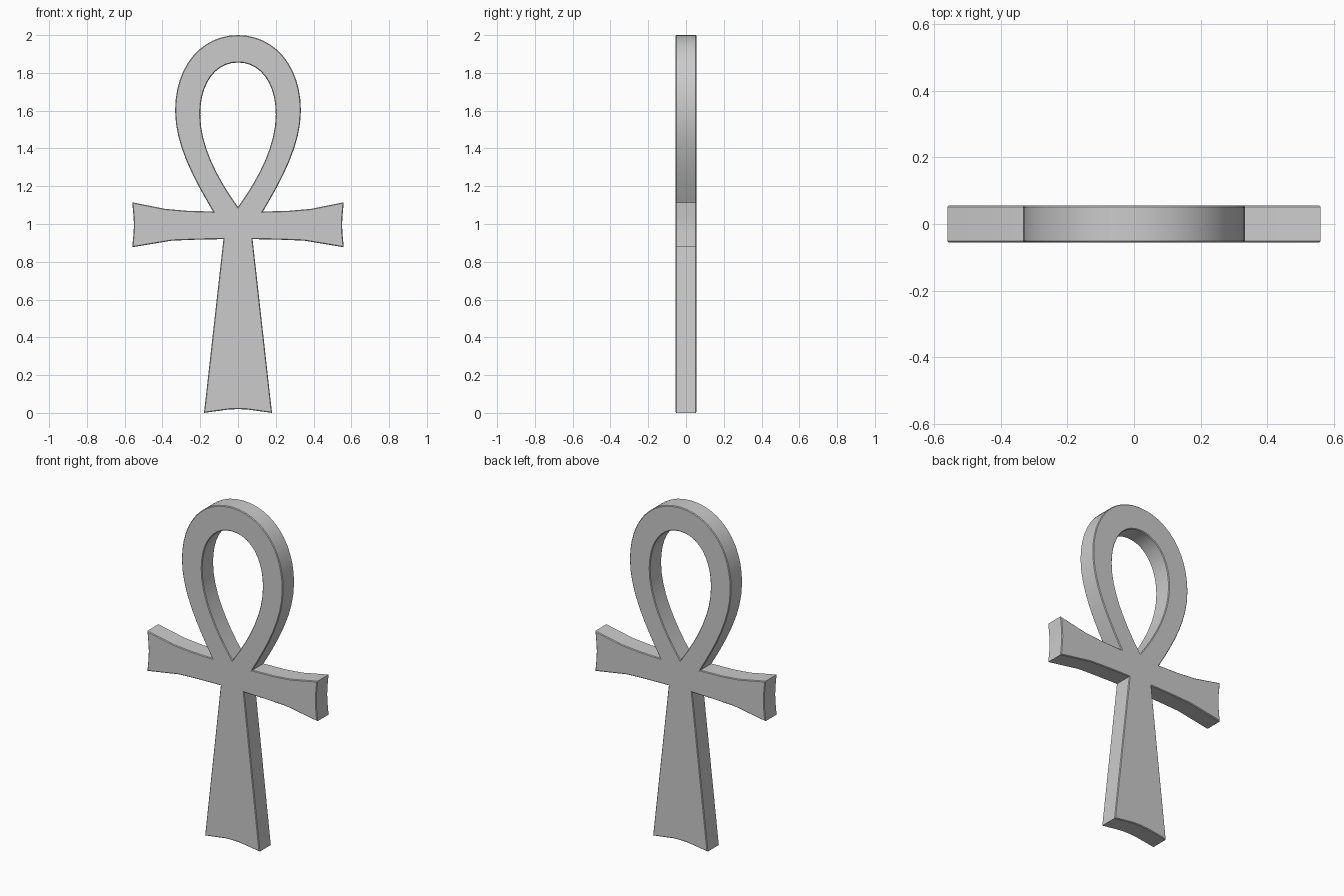
import bpy
from mathutils import Vector
from mathutils.geometry import interpolate_bezier

if "Cube" in bpy.data.objects:
    bpy.data.objects.remove(bpy.data.objects["Cube"])

HALF_DEPTH = 0.055
EDGE = 0.004


def arc(a, h1, h2, b, n):
    """Sampled bezier in the x-z plane."""
    pts = [Vector((p[0], p[1], 0)) for p in (a, h1, h2, b)]
    return [(p.x, p.y) for p in interpolate_bezier(*pts, n)]


def mirrored(half):
    """Close a right-hand half outline (first and last points on x = 0)."""
    return half + [(-x, z) for x, z in reversed(half[1:-1])]


# Outer outline: loop, flared arm with hollow end, flared stem with notched foot
outer = arc((0, 2.0), (0.19, 2.0), (0.333, 1.84), (0.333, 1.60), 13)
outer += arc((0.333, 1.60), (0.333, 1.42), (0.235, 1.24), (0.132, 1.066), 9)[1:]
outer += [(0.27, 1.07), (0.385, 1.08), (0.56, 1.115),
          (0.553, 1.04), (0.551, 0.995), (0.553, 0.95),
          (0.56, 0.877), (0.35, 0.912), (0.22, 0.917), (0.077, 0.92),
          (0.18, 0.0), (0.05, 0.018), (0.0, 0.02)]

# Teardrop opening
inner = arc((0, 1.855), (0.115, 1.855), (0.2, 1.75), (0.2, 1.58), 11)
inner += arc((0.2, 1.58), (0.2, 1.42), (0.115, 1.25), (0, 1.09), 9)[1:]

# Filled profile with thickness and a slight edge bevel
curve = bpy.data.curves.new("looped_cross", "CURVE")
curve.dimensions = "2D"
curve.fill_mode = "BOTH"
curve.extrude = HALF_DEPTH - EDGE
curve.bevel_depth = EDGE
curve.bevel_resolution = 0
curve.offset = -EDGE
for outline in (mirrored(outer), mirrored(inner)):
    spline = curve.splines.new("POLY")
    spline.points.add(len(outline) - 1)
    for point, (x, z) in zip(spline.points, outline):
        point.co = (x, z, 0, 1)
    spline.use_cyclic_u = True

# Stand upright, turn into a mesh and shade
cross = bpy.data.objects.new("looped_cross", curve)
bpy.context.collection.objects.link(cross)
cross.rotation_euler.x = 1.5707963
bpy.context.view_layer.objects.active = cross
cross.select_set(True)
bpy.ops.object.convert(target="MESH")
bpy.ops.object.transform_apply(rotation=True)
bpy.ops.object.mode_set(mode="EDIT")
bpy.ops.mesh.select_all(action="SELECT")
bpy.ops.mesh.remove_doubles(threshold=0.0002)
bpy.ops.mesh.normals_make_consistent(inside=False)
bpy.ops.object.mode_set(mode="OBJECT")
bpy.ops.object.shade_smooth_by_angle(angle=0.5)
